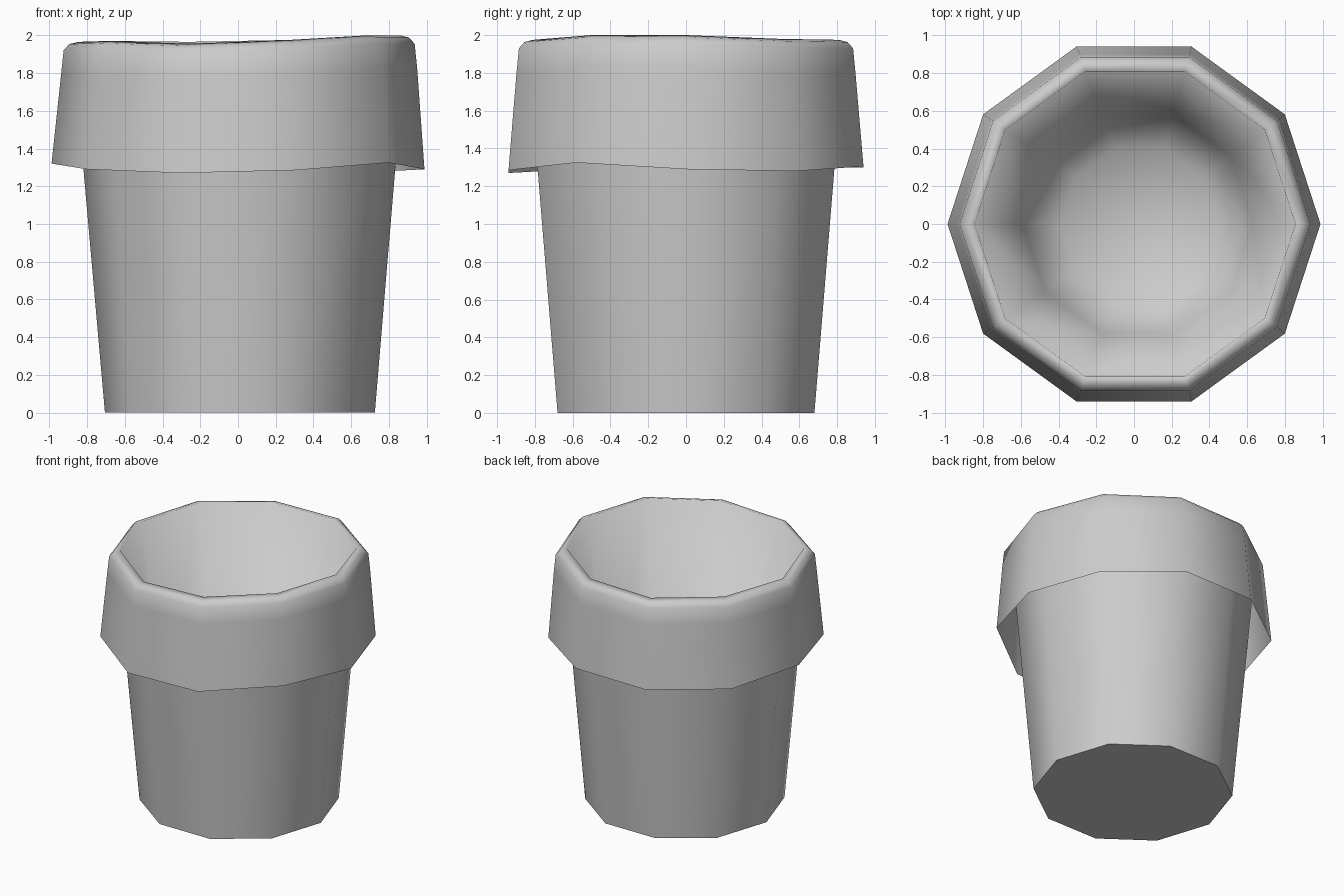
import bpy, bmesh
from math import cos, sin, tau

if "Cube" in bpy.data.objects:
    bpy.data.objects.remove(bpy.data.objects["Cube"])

SIDES = 10


def lathe(name, rings, cap_bottom):
    """Each ring is (radius, centre x, list of heights); join consecutive rings."""
    bm = bmesh.new()
    loops = []
    for r, cx, heights in rings:
        loops.append([bm.verts.new((cx + r * cos(tau * i / SIDES),
                                    r * sin(tau * i / SIDES), heights[i]))
                      for i in range(SIDES)])
    for a, b in zip(loops, loops[1:]):
        for i in range(SIDES):
            j = (i + 1) % SIDES
            bm.faces.new((a[i], a[j], b[j], b[i]))
    for f in bm.faces:
        f.smooth = True
    if cap_bottom == "flat":
        cap = bm.faces.new(list(reversed(loops[0])))
        for e in cap.edges:
            e.smooth = False
    elif cap_bottom == "fan":
        last = loops[-1]
        mid = bm.verts.new((0.03, 0.02, last[0].co.z - 0.02))
        for i in range(SIDES):
            bm.faces.new((last[i], last[(i + 1) % SIDES], mid)).smooth = True
    me = bpy.data.meshes.new(name)
    bm.to_mesh(me)
    bm.free()
    obj = bpy.data.objects.new(name, me)
    bpy.context.collection.objects.link(obj)
    return obj


def level(z):
    return [z] * SIDES


# Tapered bin body, open at the top
lathe("bin_body", [(0.715, 0.01, level(0)),
                   (0.825, 0.007, level(1.28)),
                   (0.875, 0.005, level(1.88))], "flat")

# Liner: uneven hem, folded skirt, rounded rim and inner bag
hem = [1.29, 1.28, 1.305, 1.30, 1.30, 1.32, 1.29, 1.27, 1.285, 1.325]
top = [2.0, 1.98, 1.975, 1.965, 1.97, 1.965, 1.97, 1.955, 1.975, 2.0]


def below(d):
    return [z - d for z in top]


lathe("bin_liner", [(0.988, 0, hem),
                    (0.943, 0.006, below(0.17)),
                    (0.93, 0.006, below(0.045)),
                    (0.90, 0.005, below(0.012)),
                    (0.85, 0.005, top),
                    (0.61, 0.02, level(0.32)),
                    (0.42, 0.03, level(0.15))], "fan")
